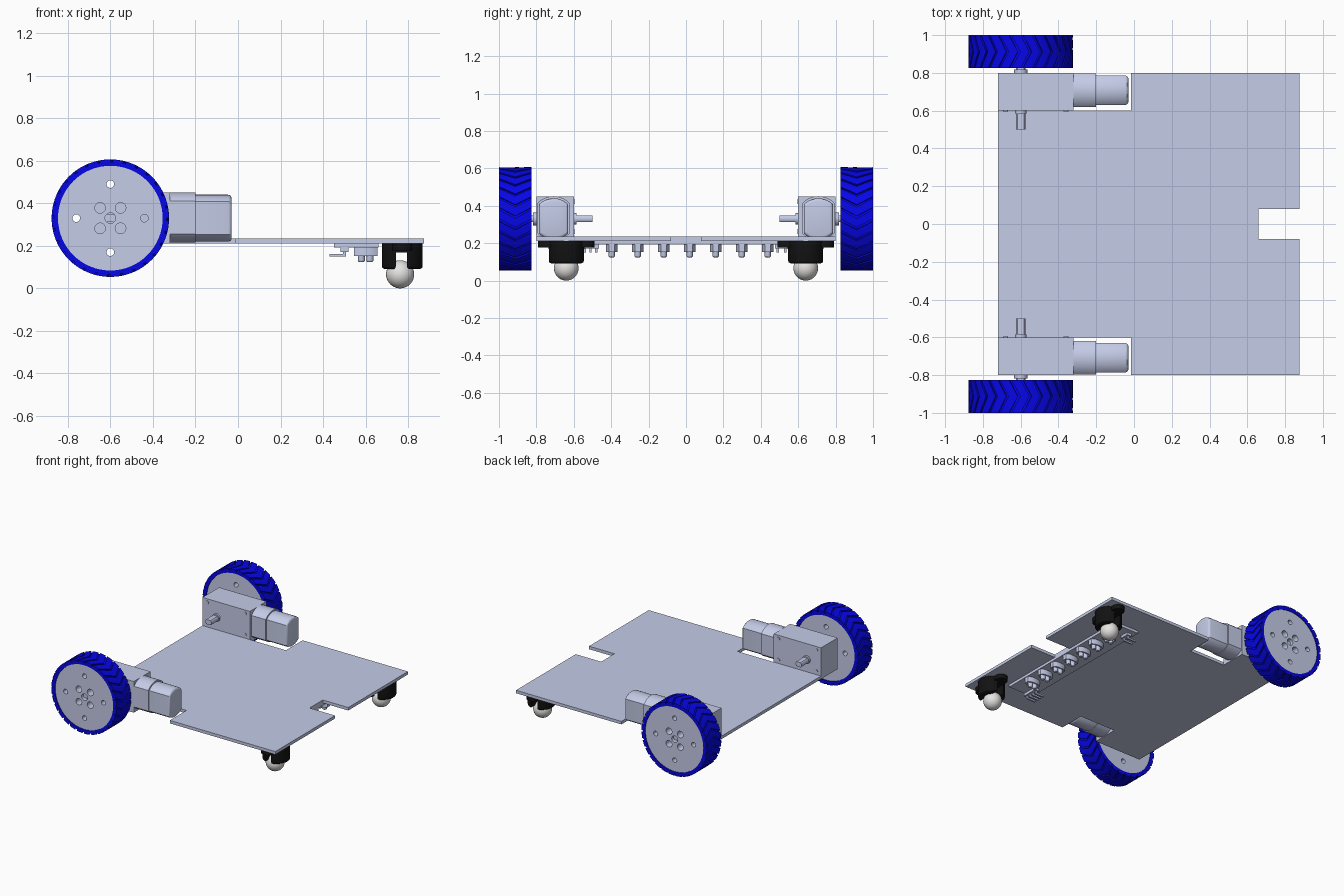
import bpy, bmesh, math
from mathutils import Vector

if "Cube" in bpy.data.objects:
    bpy.data.objects.remove(bpy.data.objects["Cube"], do_unlink=True)


def material(name, rgb):
    m = bpy.data.materials.new(name)
    m.use_nodes = True
    m.diffuse_color = (*rgb, 1)
    node = next(n for n in m.node_tree.nodes if n.type == 'BSDF_PRINCIPLED')
    node.inputs["Base Color"].default_value = (*rgb, 1)
    return m


GREY = material("light steel grey", (0.59, 0.64, 0.85))
BLUE = material("tyre blue", (0.002, 0.002, 0.90))
BLACK = material("caster black", (0.006, 0.006, 0.006))
BALL = material("ball silver", (0.78, 0.77, 0.75))


def add(name, bm, mat):
    """Turn a bmesh into a smooth-by-angle object."""
    mesh = bpy.data.meshes.new(name)
    bm.to_mesh(mesh)
    bm.free()
    mesh.materials.clear()
    mesh.materials.append(mat)
    mesh.shade_smooth()
    mesh.set_sharp_from_angle(angle=math.radians(30))
    ob = bpy.data.objects.new(name, mesh)
    bpy.context.collection.objects.link(ob)
    return ob


def circle(cx, cy, r, n=32):
    return [(cx + r * math.cos(2 * math.pi * i / n), cy + r * math.sin(2 * math.pi * i / n)) for i in range(n)]


def rect(x0, x1, y0, y1):
    return [(x0, y0), (x1, y0), (x1, y1), (x0, y1)]


def arc(cx, cy, r, a0, a1, n=16):
    a = [math.radians(a0 + (a1 - a0) * i / n) for i in range(n + 1)]
    return [(cx + r * math.cos(t), cy + r * math.sin(t)) for t in a]


def flat_sided(cy, cz, r, half):
    """Circle clipped by two upright flats, or with half > r a plain circle."""
    a = math.degrees(math.acos(half / r))
    return arc(cy, cz, r, a, 180 - a) + arc(cy, cz, r, 180 + a, 360 - a)


def prism(name, loops, lo, hi, axis, mat, bevel=0, bevel_at=None):
    """Extrude an outline (further loops are holes) along an axis."""
    cu = bpy.data.curves.new(name, 'CURVE')
    cu.dimensions, cu.fill_mode, cu.extrude = '2D', 'BOTH', (hi - lo) / 2
    for loop in loops:
        sp = cu.splines.new('POLY')
        sp.points.add(len(loop) - 1)
        for p, (a, b) in zip(sp.points, loop):
            p.co = (a, b, 0, 1)
        sp.use_cyclic_u = True
    tmp = bpy.data.objects.new(name, cu)
    bpy.context.collection.objects.link(tmp)
    deps = bpy.context.evaluated_depsgraph_get()
    mesh = bpy.data.meshes.new_from_object(tmp.evaluated_get(deps))
    bpy.data.objects.remove(tmp)
    bpy.data.curves.remove(cu)
    bm = bmesh.new()
    bm.from_mesh(mesh)
    bpy.data.meshes.remove(mesh)
    mid = (lo + hi) / 2
    for v in bm.verts:
        a, b, c = v.co.x, v.co.y, v.co.z + mid
        v.co = {'x': (c, a, b), 'y': (a, c, b), 'z': (a, b, c)}[axis]
    bmesh.ops.remove_doubles(bm, verts=bm.verts, dist=1e-5)
    bmesh.ops.recalc_face_normals(bm, faces=bm.faces)
    if bevel:
        k = 'xyz'.index(axis)
        bmesh.ops.dissolve_limit(bm, angle_limit=0.01, verts=bm.verts, edges=bm.edges)
        rim = [e for e in bm.edges if all(abs(v.co[k] - bevel_at) < 1e-4 for v in e.verts)]
        bmesh.ops.bevel(bm, geom=rim, offset=bevel, segments=3, profile=0.5, affect='EDGES')
    return add(name, bm, mat)


def ball(name, pos, r, mat):
    bm = bmesh.new()
    bmesh.ops.create_uvsphere(bm, u_segments=32, v_segments=20, radius=r)
    bmesh.ops.translate(bm, verts=bm.verts, vec=Vector(pos))
    return add(name, bm, mat)


def tread(name, cx, cz, y0, y1, r0, r1, count=28, lean=0.17):
    """Ring of V-shaped tread blocks around a tyre."""
    bm = bmesh.new()
    pitch = 2 * math.pi / count
    ny, na = 4, 3
    for i in range(count):
        grid = {}
        for j in range(ny + 1):
            t = j / ny
            for k in range(na + 1):
                ang = i * pitch - lean * (1 - abs(2 * t - 1)) + 0.80 * pitch * k / na
                for l, r in enumerate((r0, r1)):
                    grid[j, k, l] = bm.verts.new((cx + r * math.cos(ang), y0 + t * (y1 - y0), cz + r * math.sin(ang)))
        for j in range(ny):
            for k in range(na):
                bm.faces.new([grid[q] for q in ((j, k, 1), (j + 1, k, 1), (j + 1, k + 1, 1), (j, k + 1, 1))])
            for k in (0, na):
                bm.faces.new([grid[q] for q in ((j, k, 0), (j + 1, k, 0), (j + 1, k, 1), (j, k, 1))])
        for j in (0, ny):
            for k in range(na):
                bm.faces.new([grid[q] for q in ((j, k, 0), (j, k + 1, 0), (j, k + 1, 1), (j, k, 1))])
    bmesh.ops.recalc_face_normals(bm, faces=bm.faces)
    return add(name, bm, BLUE)


# Chassis plate with two motor bays and a slot
TOP = 0.235
half = [(0.66, 0.08), (0.875, 0.08), (0.875, 0.8), (-0.015, 0.8), (-0.015, 0.6), (-0.32, 0.6), (-0.32, 0.8), (-0.72, 0.8)]
prism("chassis_plate", [half + [(x, -y) for x, y in reversed(half)]], 0.212, TOP, 'z', GREY)

# Drive unit and caster on the back side, mirrored to the front side below
WX, WZ, CX, CY = -0.60, 0.33, 0.772, 0.64
holes = [circle(WX + 0.16 * c, WZ + 0.16 * s, 0.018, 16) for c, s in ((1, 0), (0, 1), (-1, 0), (0, -1))]
holes += [circle(WX + 0.048 * a, WZ + 0.048 * b, 0.025, 20) for a in (1, -1) for b in (1, -1)]
holes.append(circle(WX, WZ, 0.025, 20))
shaft = [(x, z) for z, x in flat_sided(WZ, WX, 0.025, 0.018)]
side = [
    prism("wheel_rim", [circle(WX, WZ, 0.246, 64)] + holes, 0.832, 0.994, 'y', GREY),
    prism("tyre", [circle(WX, WZ, 0.265, 84), circle(WX, WZ, 0.246, 64)], 0.825, 1.0, 'y', BLUE),
    tread("tyre_tread", WX, WZ, 0.825, 1.0, 0.262, 0.276),
    prism("gearbox", [rect(-0.72, -0.32, TOP, 0.45)], 0.60, 0.80, 'y', GREY),
    prism("gearbox_collar", [flat_sided(0.708, 0.333, 0.118, 0.088)], -0.32, -0.20, 'x', GREY),
    prism("motor_can", [flat_sided(0.708, 0.33, 0.110, 0.078)], -0.20, -0.03, 'x', GREY, 0.016, -0.03),
    prism("drive_shaft", [shaft], 0.50, 0.97, 'y', GREY),
    prism("inner_shaft_boss", [circle(WX, WZ, 0.03, 24)], 0.585, 0.60, 'y', GREY),
    prism("outer_shaft_boss", [circle(WX, WZ, 0.035, 24)], 0.80, 0.818, 'y', GREY),
    prism("caster_flange", [arc(CX, CY + 0.105, 0.045, 0, 180) + arc(CX, CY - 0.105, 0.045, 180, 360)],
          0.178, 0.212, 'z', BLACK),
    prism("caster_housing", [circle(CX, CY, 0.096, 40)], 0.168, 0.212, 'z', BLACK),
    ball("caster_ball", (0.762, CY, 0.066), 0.066, BALL),
]
# Caster cheeks either side of the slot
for nm, mid, cut in (("right", 180, 0.03), ("left", 0, 0.022)):
    a = math.degrees(math.acos(cut / 0.096))
    side.append(prism("caster_cheek_" + nm, [arc(CX, CY, 0.096, mid - a, mid + a, 20)], 0.092, 0.17, 'z', BLACK, 0.012, 0.092))
# Gearbox screws
for x in (-0.36, -0.68):
    for z in (0.262, 0.423):
        side.append(prism("gearbox_screw", [circle(x, z, 0.013, 16)], 0.596, 0.602, 'y', GREY))

for ob in side:
    base = ob.name
    ob.name = "back_" + base
    bm = bmesh.new()
    bm.from_mesh(ob.data)
    for v in bm.verts:
        v.co.y = -v.co.y
    bmesh.ops.reverse_faces(bm, faces=bm.faces)
    add("front_" + base, bm, ob.data.materials[0])

# Line sensor board with a row of sensors
prism("sensor_board", [rect(0.45, 0.66, -0.58, 0.58)], 0.192, 0.212, 'z', GREY)


def hexagon(cx, cy, a, b):
    return [(cx + a, cy + b / 2), (cx + a / 2, cy + b), (cx - a / 2, cy + b),
            (cx - a, cy + b / 2), (cx - a, cy - b / 2), (cx - a / 2, cy - b), (cx + a / 2, cy - b)] + [(cx + a, cy - b / 2)]


for i in range(7):
    y = 0.02 + 0.139 * (i - 3)
    prism("sensor_shell", [hexagon(0.60, y, 0.055, 0.03), hexagon(0.60, y, 0.043, 0.021)], 0.152, 0.193, 'z', GREY)
    for x in (0.58, 0.62):
        prism("sensor_eye", [circle(x, y, 0.017, 16)], 0.124, 0.193, 'z', GREY, 0.008, 0.124)

# Bent header pins at both ends of the board
pin = [(0.43, 0.150), (0.508, 0.150), (0.508, 0.193), (0.494, 0.193), (0.494, 0.162), (0.43, 0.162)]
for y in [-0.48 - 0.03 * i for i in range(4)] + [0.49, 0.53]:
    prism("header_pin", [pin], y - 0.006, y + 0.006, 'y', GREY)
for y0, y1 in ((-0.585, -0.465), (0.475, 0.545)):
    prism("header_block", [rect(0.482, 0.52, y0, y1)], 0.172, 0.193, 'z', GREY)
